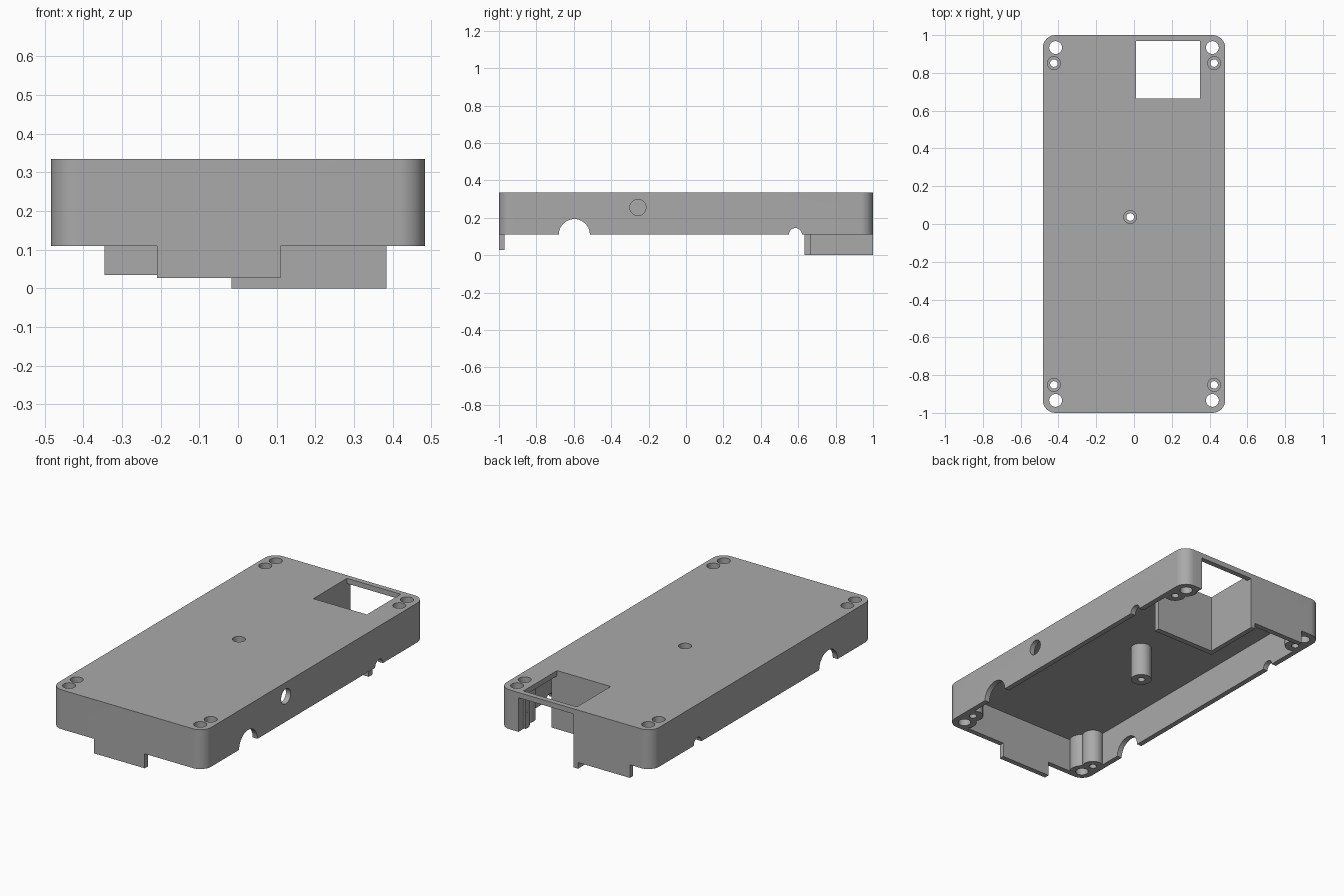
import bpy
import bmesh
from math import cos, sin, pi, radians
from mathutils import Matrix

cube = bpy.data.objects.get("Cube")
if cube:
    bpy.data.objects.remove(cube, do_unlink=True)

HALF_X, HALF_Y = 0.483, 1.0
RIM, TOP = 0.11, 0.335
WALL, CORNER = 0.03, 0.068
ROOF = TOP - WALL

grey = bpy.data.materials.new("plain grey")
grey.use_nodes = True
colour = (0.4, 0.4, 0.4, 1)
grey.diffuse_color = colour
grey.node_tree.nodes["Principled BSDF"].inputs["Base Color"].default_value = colour


def finish(name, bm):
    bmesh.ops.recalc_face_normals(bm, faces=bm.faces)
    mesh = bpy.data.meshes.new(name)
    bm.to_mesh(mesh)
    bm.free()
    mesh.materials.append(grey)
    obj = bpy.data.objects.new(name, mesh)
    bpy.context.scene.collection.objects.link(obj)
    return obj


def box(name, x, y, z):
    bm = bmesh.new()
    bmesh.ops.create_cube(bm, size=1)
    for v in bm.verts:
        for i, (low, high) in enumerate((x, y, z)):
            v.co[i] = high if v.co[i] > 0 else low
    return finish(name, bm)


def rounded_prism(name, hx, hy, r, z0, z1, steps=12):
    bm = bmesh.new()
    ring = []
    for q, (sx, sy) in enumerate(((1, 1), (-1, 1), (-1, -1), (1, -1))):
        for i in range(steps + 1):
            a = (q + i / steps) * pi / 2
            ring.append(bm.verts.new((sx * (hx - r) + r * cos(a),
                                      sy * (hy - r) + r * sin(a), z0)))
    face = bm.faces.new(ring)
    side = bmesh.ops.extrude_face_region(bm, geom=[face])["geom"]
    verts = [g for g in side if isinstance(g, bmesh.types.BMVert)]
    bmesh.ops.translate(bm, verts=verts, vec=(0, 0, z1 - z0))
    return finish(name, bm)


def rod(name, r, start, length, axis="Z", sides=40):
    """Cylinder growing from start along +x or +z."""
    bm = bmesh.new()
    bmesh.ops.create_cone(bm, cap_ends=True, segments=sides, radius1=r, radius2=r,
                          depth=length, matrix=Matrix.Translation((0, 0, length / 2)))
    turn = Matrix.Rotation(pi / 2, 4, "Y") if axis == "X" else Matrix()
    bm.transform(Matrix.Translation(start) @ turn)
    return finish(name, bm)


def combine(target, tool, operation):
    mod = target.modifiers.new("combine", "BOOLEAN")
    mod.operation, mod.solver, mod.object = operation, "EXACT", tool
    bpy.ops.object.select_all(action="DESELECT")
    bpy.context.view_layer.objects.active = target
    target.select_set(True)
    bpy.ops.object.modifier_apply(modifier=mod.name)
    bpy.data.objects.remove(tool, do_unlink=True)


corners = [(sx, sy) for sx in (-1, 1) for sy in (-1, 1)]
corner_holes = [(sx * 0.415, sy * 0.934) for sx, sy in corners]
screw_posts = [(sx * 0.424, sy * 0.852) for sx, sy in corners] + [(-0.02, 0.037)]

# Hollow inside, leaving the posts standing
cavity = rounded_prism("cavity", HALF_X - WALL, HALF_Y - WALL, CORNER - WALL, -0.1, ROOF)
for x, y in corner_holes:
    combine(cavity, rod("corner_post", 0.066, (x, y, -0.2), 0.6), "DIFFERENCE")
for x, y in screw_posts:
    combine(cavity, rod("screw_post", 0.056, (x, y, -0.2), 0.6), "DIFFERENCE")

# Lid shell
shell = rounded_prism("enclosure_lid", HALF_X, HALF_Y, CORNER, RIM, TOP)
combine(shell, cavity, "DIFFERENCE")

# Hanging tabs and the two walls screening the window
inner = HALF_Y - WALL
for part in (
    box("front_tab", (-0.21, 0.11), (-HALF_Y, -inner), (0.027, 0.2)),
    box("back_tab", (-0.345, 0.0), (inner, HALF_Y), (0.035, 0.2)),
    box("window_side_wall", (-0.017, 0.011), (0.633, HALF_Y), (0, TOP - 0.01)),
    box("window_front_wall", (-0.017, 0.384), (0.633, 0.665), (0, TOP - 0.01)),
):
    combine(shell, part, "UNION")

# Window in the top and opening in the back wall
combine(shell, box("window", (0.011, 0.35), (0.665, 0.97), (0.2, 0.5)), "DIFFERENCE")
combine(shell, box("back_opening", (0.011, 0.36), (0.95, 1.2), (-0.1, ROOF)), "DIFFERENCE")

# Corner holes, and screw holes with wide recesses
for x, y in corner_holes:
    combine(shell, rod("corner_hole", 0.034, (x, y, -0.2), 0.8), "DIFFERENCE")
for x, y in screw_posts:
    combine(shell, rod("screw_hole", 0.02, (x, y, -0.2), 0.8), "DIFFERENCE")
    combine(shell, rod("screw_recess", 0.034, (x, y, TOP - 0.1), 0.3), "DIFFERENCE")

# Cable notches through both long walls, split so the window walls stay whole
for sx in (-0.6, 0.4):
    for y, r in ((-0.597, 0.083), (0.585, 0.035)):
        combine(shell, rod("notch", r, (sx, y, RIM), 0.2, "X"), "DIFFERENCE")

# Round side hole on the left wall
combine(shell, rod("side_hole", 0.043, (0.4, -0.257, 0.255), 0.2, "X"), "DIFFERENCE")

bpy.ops.object.select_all(action="DESELECT")
shell.select_set(True)
bpy.context.view_layer.objects.active = shell
bpy.ops.object.shade_smooth_by_angle(angle=radians(30))
